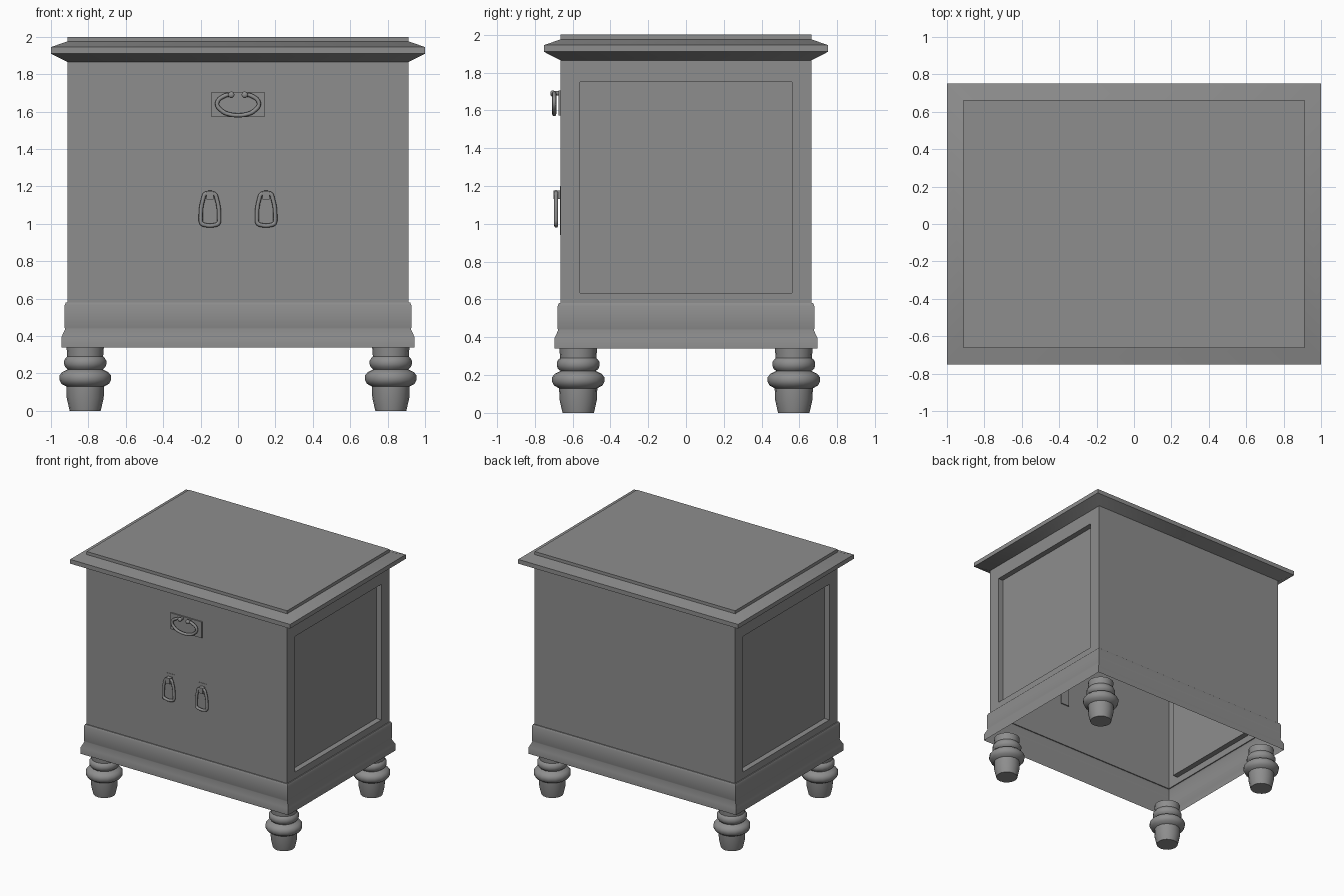
import bpy, bmesh, math
from mathutils import Vector

cube = bpy.data.objects.get("Cube")
if cube:
    bpy.data.objects.remove(cube, do_unlink=True)

grey = bpy.data.materials.new("plain grey")
grey.use_nodes = True
grey.diffuse_color = (0.27, 0.27, 0.27, 1)
grey.node_tree.nodes["Principled BSDF"].inputs["Base Color"].default_value = grey.diffuse_color


def add_mesh(name, bm, angle=50):
    """Turn a bmesh into a shaded object with the shared material."""
    mesh = bpy.data.meshes.new(name)
    bm.to_mesh(mesh)
    bm.free()
    mesh.materials.append(grey)
    mesh.shade_smooth()
    mesh.set_sharp_from_angle(angle=math.radians(angle))
    ob = bpy.data.objects.new(name, mesh)
    bpy.context.collection.objects.link(ob)
    return ob


def stack(name, profile, ring, cap_bottom=False):
    """Join rings of points, one for each (size, z) of the profile."""
    bm = bmesh.new()
    rings = [[bm.verts.new((x, y, z)) for x, y in ring(s)] for s, z in profile]
    n = len(rings[0])
    for low, high in zip(rings, rings[1:]):
        for i in range(n):
            j = (i + 1) % n
            bm.faces.new((low[i], low[j], high[j], high[i]))
    bm.faces.new(rings[-1])
    if cap_bottom:
        bm.faces.new(rings[0][::-1])
    bm.normal_update()
    return bm


def rectangle(out):
    x, y = 0.912 + out, 0.664 + out
    return [(-x, -y), (x, -y), (x, y), (-x, y)]


def circle(r, sides=16):
    return [(r * math.cos(math.tau * i / sides), r * math.sin(math.tau * i / sides))
            for i in range(sides)]


def box(name, x, y, z):
    """Box from (min, max) pairs."""
    bm = bmesh.new()
    bmesh.ops.create_cube(bm, size=1)
    for v in bm.verts:
        v.co = Vector([(a + b) / 2 + c * (b - a) for c, (a, b) in zip(v.co, (x, y, z))])
    return add_mesh(name, bm, 30)


def tube(name, points, y, radius, cyclic=False):
    """Bent rod through (x, z) points, in a plane at depth y."""
    curve = bpy.data.curves.new(name, "CURVE")
    curve.dimensions = "3D"
    curve.bevel_depth = radius
    curve.bevel_resolution = 2
    curve.resolution_u = 4
    curve.use_fill_caps = True
    spline = curve.splines.new("BEZIER")
    spline.bezier_points.add(len(points) - 1)
    for p, (x, z) in zip(spline.bezier_points, points):
        p.co = (x, y, z)
        p.handle_left_type = p.handle_right_type = "AUTO"
    spline.use_cyclic_u = cyclic
    curve.materials.append(grey)
    ob = bpy.data.objects.new(name, curve)
    bpy.context.collection.objects.link(ob)
    return ob


# Cabinet shell, open below: plinth, band, walls and moulded top
cabinet = stack("cabinet_body", [
    (0.032, 0.34), (0.032, 0.395), (0.012, 0.437), (0.015, 0.445), (0.015, 0.565),
    (0.008, 0.58), (0, 0.58), (0, 1.865), (0.088, 1.91), (0.088, 1.945),
    (0, 1.975), (0, 2.0)], rectangle)

# Sunken panel in each side wall
walls = [f for f in cabinet.faces if abs(f.normal.x) > 0.9 and f.calc_area() > 1]
for wall in walls:
    bmesh.ops.inset_individual(cabinet, faces=[wall], thickness=0.1)
    mid = wall.calc_center_median().z
    for v in wall.verts:
        v.co.y = math.copysign(0.56, v.co.y)
        v.co.z = 1.75 if v.co.z > mid else 0.635
    rim = list(wall.verts)
    before = [v.co.copy() for v in rim]
    side = math.copysign(1, before[0].x)
    made = bmesh.ops.extrude_face_region(cabinet, geom=[wall])["geom"]
    for v in made:
        if isinstance(v, bmesh.types.BMVert):
            v.co.x -= side * 0.045
    if wall.is_valid:
        bmesh.ops.delete(cabinet, geom=[wall], context="FACES_ONLY")
add_mesh("cabinet_body", cabinet)

# Turned feet
foot_profile = [
    (0.083, 0), (0.099, 0.07), (0.101, 0.13), (0.128, 0.145), (0.138, 0.165),
    (0.138, 0.19), (0.122, 0.208), (0.094, 0.222), (0.108, 0.235), (0.113, 0.25),
    (0.113, 0.268), (0.104, 0.283), (0.096, 0.29), (0.1, 0.345)]
for side, sx in (("left", 1), ("right", -1)):
    for end, sy in (("front", -1), ("back", 1)):
        foot = add_mesh(f"{end}_{side}_foot", stack("foot", foot_profile, circle, True))
        foot.location = (sx * 0.817, sy * 0.57, 0)

# Drawer pull: plate, bail and two posts
box("drawer_plate", (-0.142, 0.142), (-0.674, -0.66), (1.572, 1.705))
half_bail = [(0.035, 1.69), (0.07, 1.685), (0.112, 1.645), (0.085, 1.603), (0.04, 1.584)]
bail = [(-x, z) for x, z in half_bail] + [(0, 1.58)] + half_bail[::-1]
tube("drawer_bail", bail, -0.697, 0.011)
for side, sx in (("left", 1), ("right", -1)):
    post = add_mesh(f"drawer_{side}_post", stack(
        "post", [(0.012, 0), (0.012, 0.03), (0.017, 0.036), (0.017, 0.046), (0.01, 0.052)],
        lambda r: circle(r, 10), True))
    post.rotation_euler.x = math.pi / 2
    post.location = (sx * 0.036, -0.664, 1.69)

# Door pulls: plate, ring and holder
for side, sx in (("left", 1), ("right", -1)):
    c = sx * 0.15
    box(f"{side}_door_plate", (c - 0.038, c + 0.038), (-0.667, -0.655), (0.94, 1.2))
    half = [(0.024, 1.16), (0.036, 1.135), (0.049, 1.03), (0.045, 1.003), (0.028, 0.994)]
    loop = [(c + x, z) for x, z in half] + [(c - x, z) for x, z in half[::-1]]
    tube(f"{side}_door_ring", loop, -0.687, 0.011, True)
    box(f"{side}_door_holder", (c - 0.019, c + 0.019), (-0.7, -0.66), (1.13, 1.176))
